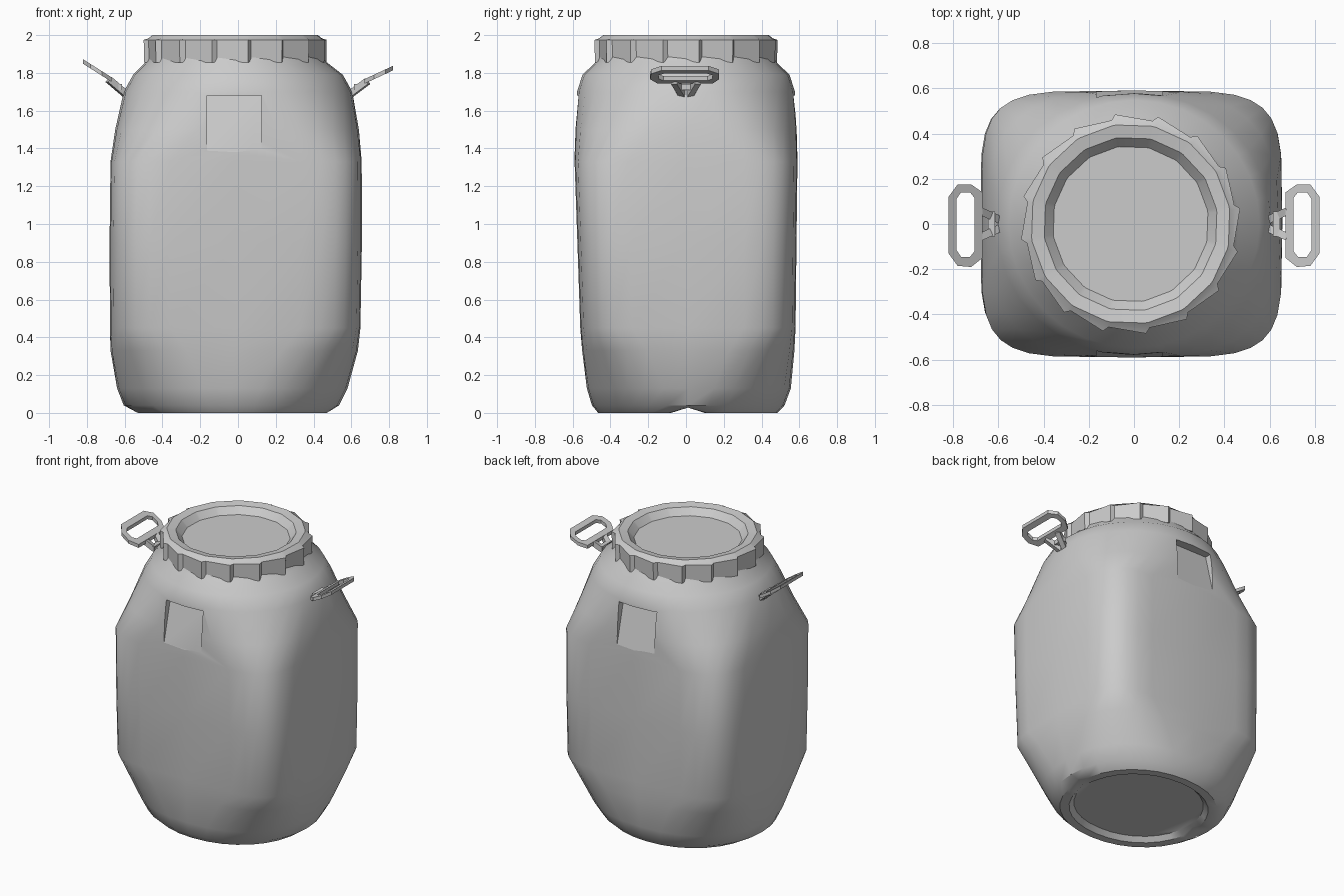
import bpy, bmesh, math
from mathutils import Vector

if "Cube" in bpy.data.objects:
    bpy.data.objects.remove(bpy.data.objects["Cube"])


def finish(bm, name, angle=35):
    bmesh.ops.recalc_face_normals(bm, faces=bm.faces)
    mesh = bpy.data.meshes.new(name)
    bm.to_mesh(mesh)
    bm.free()
    ob = bpy.data.objects.new(name, mesh)
    bpy.context.collection.objects.link(ob)
    smooth(ob, angle)
    return ob


def smooth(ob, angle):
    bpy.ops.object.select_all(action='DESELECT')
    ob.select_set(True)
    bpy.context.view_layer.objects.active = ob
    bpy.ops.object.shade_smooth_by_angle(angle=math.radians(angle))


def loft(bm, rings, closed=False):
    """Skin a list of point rings; cap both ends unless closed."""
    vr = [[bm.verts.new(p) for p in r] for r in rings]
    pairs = list(zip(vr, vr[1:])) + ([(vr[-1], vr[0])] if closed else [])
    for a, b in pairs:
        n = len(a)
        for i in range(n):
            j = (i + 1) % n
            bm.faces.new((a[i], a[j], b[j], b[i]))
    if not closed:
        bm.faces.new(vr[0])
        bm.faces.new(vr[-1])


def section(z, cx, cy, a, b, n, count=32):
    """Superellipse: round at n=2, boxy with rounded corners at n=5."""
    pts = []
    for i in range(count):
        t = 2 * math.pi * i / count
        c, s = math.cos(t), math.sin(t)
        x = math.copysign(abs(c) ** (2 / n), c) if abs(c) > 1e-6 else 0
        y = math.copysign(abs(s) ** (2 / n), s) if abs(s) > 1e-6 else 0
        # small drainage notch through the foot rim
        dz = 0.028 if z < 0.01 and abs(b * y) < 0.05 else 0
        pts.append((cx + a * x, cy + b * y, z + dz))
    return pts


# Body: round foot, boxy middle, round neck
sections = [
    (0.03, -0.03, 0.01, 0.42, 0.39, 2.1),
    (0.0, -0.03, 0.01, 0.45, 0.42, 2.1),
    (0.0, -0.03, 0.01, 0.51, 0.475, 2.1),
    (0.04, -0.035, 0.012, 0.57, 0.51, 2.15),
    (0.13, -0.03, 0.015, 0.61, 0.54, 2.35),
    (0.33, -0.02, 0.012, 0.655, 0.562, 3.4),
    (0.45, -0.015, 0.01, 0.663, 0.57, 5),
    (0.9, -0.012, 0.005, 0.668, 0.58, 5),
    (1.33, -0.01, 0, 0.665, 0.59, 5),
    (1.5, -0.005, 0, 0.645, 0.59, 2.9),
    (1.7, 0, 0, 0.605, 0.577, 2.1),
    (1.79, 0, 0, 0.555, 0.548, 2),
    (1.86, -0.01, 0, 0.475, 0.475, 2),
    (1.9, -0.015, 0, 0.455, 0.455, 2),
]
bm = bmesh.new()
loft(bm, [section(*s) for s in sections])
body = finish(bm, "barrel_body")

# Grip pockets: wedge cuts on front and back, deepest at the top
for side in (-1, 1):
    wedge = [(0.595, 1.36), (0.515, 1.68), (0.75, 1.68), (0.75, 1.36)]
    bm = bmesh.new()
    loft(bm, [[(x, side * y, z) for y, z in wedge] for x in (-0.165, 0.125)])
    cutter = finish(bm, "pocket_cutter")
    mod = body.modifiers.new("pocket", 'BOOLEAN')
    mod.operation = 'DIFFERENCE'
    mod.solver = 'EXACT'
    mod.object = cutter
    bpy.context.view_layer.objects.active = body
    bpy.ops.object.modifier_apply(modifier=mod.name)
    bpy.data.objects.remove(cutter)
smooth(body, 35)


# Lid: saw-tooth grip wall, raised rim and sunken centre
def lid_ring(z, r_tooth, r_root):
    pts = []
    for k in range(16):
        for offset, r in ((0, r_tooth), (2.5, r_root)):
            t = math.radians(k * 22.5 + 8 + offset)
            pts.append((-0.015 + r * math.cos(t), r * math.sin(t), z))
    return pts


bm = bmesh.new()
loft(bm, [lid_ring(*r) for r in (
    (1.855, 0.44, 0.44), (1.855, 0.487, 0.464), (1.975, 0.489, 0.466),
    (1.982, 0.465, 0.465), (2.0, 0.442, 0.442), (1.99, 0.385, 0.385),
    (1.945, 0.345, 0.345))])
finish(bm, "lid")


def bar(bm, p, q, w):
    """Square strut between two points."""
    p, q = Vector(p), Vector(q)
    d = (q - p).normalized()
    u = d.cross(Vector((0, 0, 1))).normalized() * w
    v = d.cross(u).normalized() * w
    loft(bm, [[c + u + v, c - u + v, c - u - v, c + u - v] for c in (p, q)])


# Carrying handles: flat tilted loop on a V-shaped bracket
outer = [(0.67, -0.15), (0.72, -0.19), (0.78, -0.185), (0.82, -0.13),
         (0.82, 0.12), (0.78, 0.175), (0.72, 0.175), (0.67, 0.14)]
inner = [(0.705, -0.12), (0.725, -0.145), (0.765, -0.145), (0.785, -0.115),
         (0.785, 0.11), (0.765, 0.14), (0.725, 0.14), (0.705, 0.115)]
for side, name, z0, z1 in ((1, "right", 1.755, 1.825), (-1, "left", 1.765, 1.86)):
    slope = (z1 - z0) / 0.15

    def place(pts, dz):
        return [(side * x, y, z0 + (x - 0.67) * slope + dz) for x, y in pts]

    bm = bmesh.new()
    loft(bm, [place(outer, -0.012), place(outer, 0.012),
              place(inner, 0.012), place(inner, -0.012)], closed=True)
    finish(bm, name + "_handle")

    bm = bmesh.new()
    for y in (-1, 1):
        bar(bm, (side * 0.585, y * 0.015, 1.68), (side * 0.685, y * 0.06, z0), 0.017)
    bar(bm, (side * 0.63, -0.055, 1.725), (side * 0.63, 0.055, 1.725), 0.015)
    finish(bm, name + "_handle_bracket")
